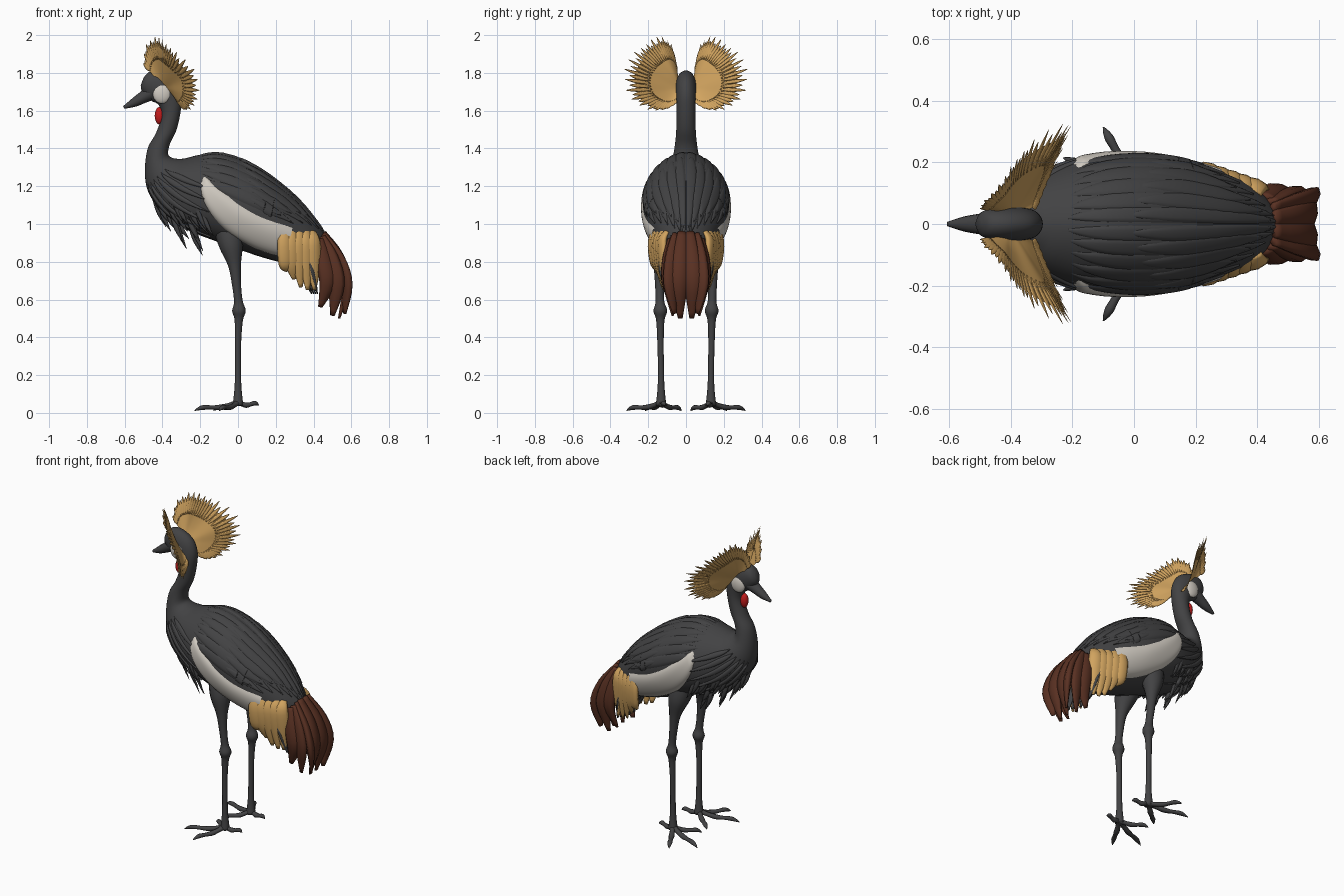
import bpy, bmesh, math, random
from mathutils import Vector

random.seed(4)
cube = bpy.data.objects.get("Cube")
if cube:
    bpy.data.objects.remove(cube)


def material(name, rgb):
    m = bpy.data.materials.new(name)
    m.use_nodes = True
    m.diffuse_color = (*rgb, 1)
    m.node_tree.nodes["Principled BSDF"].inputs["Base Color"].default_value = (*rgb, 1)
    return m


SLATE = material("slate_grey", (0.055, 0.055, 0.057))
CREAM = material("cream", (0.64, 0.60, 0.54))
GOLD = material("gold", (0.64, 0.37, 0.115))
BROWN = material("chestnut", (0.10, 0.03, 0.016))
RED = material("red", (0.55, 0.012, 0.012))


def sample(keys, t):
    """Smooth curve through keys, t running from 0 to 1."""
    last = len(keys) - 1
    f = min(max(t, 0), 1) * last
    i = min(int(f), last - 1)
    f -= i
    a, b, c, d = (Vector(keys[min(max(j, 0), last)]) for j in range(i - 1, i + 3))
    return b + (c - a) * (f / 2) + (a - b * 2.5 + c * 2 - d / 2) * f**2 + (b * 3 - a - c * 3 + d) * (f**3 / 2)


def skin(bm, rings, closed=True):
    """Bridge rows of points; closed rows are capped at both ends."""
    rows = [[bm.verts.new(p) for p in r] for r in rings]
    n = len(rows[0])
    for a, b in zip(rows, rows[1:]):
        for i in range(n if closed else n - 1):
            j = (i + 1) % n
            bm.faces.new((a[i], a[j], b[j], b[i]))
    if closed:
        bm.faces.new(rows[0][::-1])
        bm.faces.new(rows[-1])


def finish(bm, name, mat, mirror=True):
    bmesh.ops.recalc_face_normals(bm, faces=bm.faces)
    me = bpy.data.meshes.new(name)
    bm.to_mesh(me)
    bm.free()
    me.materials.append(mat)
    for p in me.polygons:
        p.use_smooth = True
    ob = bpy.data.objects.new(name, me)
    bpy.context.collection.objects.link(ob)
    if mirror:
        mod = ob.modifiers.new("Mirror", 'MIRROR')
        mod.use_axis = (False, True, False)
        mod.use_mirror_merge = False


def blade(bm, path, widths, side, flat=1.0, steps=12, sides=8):
    """Tapered rod or feather along a path, flattened across its side axis."""
    rings = []
    ws = [(w, 0) for w in widths]
    for k in range(steps + 1):
        t = k / steps
        p = sample(path, t)
        tan = (sample(path, t + 0.02) - sample(path, t - 0.02)).normalized()
        sd = Vector(side)
        sd = (sd - tan * sd.dot(tan)).normalized()
        nrm = tan.cross(sd)
        w = max(sample(ws, t)[0], 0.001)
        rings.append([p + sd * w * math.cos(a) + nrm * w * flat * math.sin(a)
                      for a in (math.tau * i / sides for i in range(sides))])
    skin(bm, rings)


# Head, neck and body sections: back x, z, front x, z, half width
SECTIONS = [
    (-0.50, 1.775, -0.515, 1.735, 0.015), (-0.465, 1.808, -0.51, 1.705, 0.042),
    (-0.40, 1.808, -0.485, 1.67, 0.053), (-0.33, 1.765, -0.455, 1.65, 0.055),
    (-0.298, 1.69, -0.42, 1.63, 0.052), (-0.303, 1.60, -0.405, 1.57, 0.05),
    (-0.325, 1.50, -0.435, 1.48, 0.052), (-0.362, 1.42, -0.478, 1.40, 0.06),
    (-0.365, 1.36, -0.493, 1.28, 0.078), (-0.30, 1.345, -0.475, 1.17, 0.112),
    (-0.21, 1.365, -0.40, 1.06, 0.16), (-0.11, 1.378, -0.27, 0.97, 0.205),
    (0.0, 1.352, -0.12, 0.91, 0.226), (0.12, 1.29, 0.02, 0.86, 0.226),
    (0.23, 1.21, 0.14, 0.82, 0.203), (0.33, 1.12, 0.26, 0.79, 0.165),
    (0.42, 1.01, 0.36, 0.78, 0.12), (0.475, 0.93, 0.42, 0.80, 0.06)]


def surface(u, th, lift=0.0):
    """Point on the body: u counts sections, th turns from back to belly."""
    bx, bz, fx, fz, w = sample(SECTIONS, u / (len(SECTIONS) - 1))
    mid = Vector(((bx + fx) / 2, 0, (bz + fz) / 2))
    up = Vector(((bx - fx) / 2, 0, (bz - fz) / 2))
    s = math.sin(th)
    if u > 9:
        s = math.copysign(abs(s) ** (0.8 if math.cos(th) < 0 else 1.2), s)
    return mid + up * (math.cos(th) * (1 + lift / up.length)) + Vector((0, s * (w + lift), 0))


def panel(bm, keys, lift, steps=18, across=7):
    """Raised feather patch on the body; keys are (u, upper th, lower th)."""
    rows = []
    for k in range(steps + 1):
        u, hi, lo = sample(keys, k / steps)
        row = []
        for j in range(across):
            v = j / (across - 1)
            rise = lift * (1 - (2 * v - 1) ** 4) * min(1, k / 3) - 0.004
            row.append(surface(u, hi + (lo - hi) * v, rise))
        rows.append(row)
    skin(bm, rows, False)


bm = bmesh.new()
count = 72
skin(bm, [[surface(17 * k / count, math.tau * i / 32) for i in range(32)] for k in range(count + 1)])
finish(bm, "body_neck_head", SLATE, False)

# Long wing feathers lying over the back
bm = bmesh.new()
for k in range(6):
    c = 0.17 + 0.23 * k
    start, end = 9.8 + 0.15 * k, 17 - 0.42 * k
    for shift in (0, 1.8):
        panel(bm, [(start + shift, c, c + 0.02), (start + shift + 1.5, c - 0.14, c + 0.18),
                   (end - 1.4, c - 0.17, c + 0.17), (end - shift / 3, c - 0.01, c + 0.01)],
              0.010 + 0.003 * (shift > 0))
finish(bm, "wing_feathers", SLATE)

# Pale wing patch
bm = bmesh.new()
panel(bm, [(10.8, 1.17, 1.42), (11.2, 1.26, 1.8), (11.8, 1.42, 2.15), (12.5, 1.55, 2.42),
           (13.3, 1.6, 2.58), (14.1, 1.53, 2.62), (14.9, 1.43, 2.55)], 0.017, 28, 13)
finish(bm, "pale_wing_patch", CREAM)

# Small feathers on the breast side
bm = bmesh.new()
for k in range(6):
    c = 1.35 + 0.26 * k
    panel(bm, [(8.6, c, c), (9.4, c - 0.1, c + 0.12), (10.4, c, c + 0.16), (11.3 + 0.1 * k, c + 0.12, c + 0.13)], 0.012)
finish(bm, "breast_feathers", SLATE)

# Hanging breast fringe
bm = bmesh.new()
for k in range(34):
    p = surface(8.7 + 2.6 * random.random(), 1.9 + 1.15 * random.random(), -0.01)
    drop = 0.09 + 0.07 * random.random()
    blade(bm, [p, p + Vector((0.025, 0.004, -drop / 2)), p + Vector((0.06, 0, -drop))],
          [0.012, 0.013, 0.001], (1, 0.3, 0), 0.4, 6, 6)
finish(bm, "breast_fringe", SLATE)

# Golden drooping wing plumes
bm = bmesh.new()
for k in range(5):
    f = k / 4
    x = 0.25 + 0.145 * f
    low = 0.75 - 0.10 * min(1, f * 1.7)
    blade(bm, [(x - 0.005, 0.155 - 0.055 * f, 1.0 - 0.04 * f), (x, 0.178 - 0.05 * f, 0.91),
               (x + 0.005, 0.165 - 0.045 * f, 0.79), (x + 0.01, 0.14 - 0.03 * f, low)],
          [0.026, 0.043, 0.043, 0.010], (1, -0.4, 0), 0.45)
finish(bm, "golden_plumes", GOLD)

# Chestnut tail plumes, from the middle outwards
TAIL = [[(0.455, 0.02, 0.955), (0.54, 0.03, 0.83), (0.575, 0.036, 0.68), (0.535, 0.03, 0.50)],
        [(0.45, 0.05, 0.945), (0.535, 0.072, 0.82), (0.575, 0.08, 0.68), (0.565, 0.06, 0.525)],
        [(0.44, 0.07, 0.93), (0.49, 0.092, 0.82), (0.52, 0.098, 0.68), (0.50, 0.07, 0.515)],
        [(0.43, 0.085, 0.92), (0.455, 0.105, 0.81), (0.475, 0.105, 0.69), (0.435, 0.08, 0.56)]]
bm = bmesh.new()
for k, path in enumerate(TAIL):
    blade(bm, path, [0.025, 0.042, 0.046, 0.012], (0.1 + 0.3 * k, 1 - 0.42 * k, 0), 0.5)
finish(bm, "tail_plumes", BROWN)

# Dark feathers under the tail
bm = bmesh.new()
for k in range(4):
    blade(bm, [(0.26 + 0.03 * k, 0.03 + 0.025 * k, 0.88), (0.33 + 0.02 * k, 0.03 + 0.025 * k, 0.76),
               (0.39 + 0.01 * k, 0.02 + 0.025 * k, 0.63)], [0.03, 0.04, 0.008], (0, 1, 0), 0.4)
finish(bm, "undertail_feathers", SLATE)

# Crest: a smooth fan web edged with stiff bristles
TIPS = [(-0.505, 0.05, 1.85), (-0.485, 0.08, 1.955), (-0.43, 0.14, 1.995), (-0.385, 0.21, 1.965),
        (-0.32, 0.28, 1.91), (-0.215, 0.335, 1.80), (-0.21, 0.30, 1.67), (-0.25, 0.20, 1.605),
        (-0.285, 0.12, 1.60), (-0.31, 0.06, 1.63)]


def crest(t, reach):
    base = Vector((-0.43, 0.04, 1.765)).lerp(Vector((-0.35, 0.045, 1.69)), t)
    return base.lerp(sample(TIPS, t), reach)


bm = bmesh.new()
n = 42
skin(bm, [[crest(k / n, r / 6 * 0.78) for r in range(7)] for k in range(n + 1)], False)
for k in range(n):
    t = (k + 0.5) / n
    end = 1 - 0.08 * (k % 2) - 0.05 * random.random()
    along = sample(TIPS, t + 0.02) - sample(TIPS, t - 0.02)
    blade(bm, [crest(t, 0.5), crest(t, 0.75), crest(t, end)],
          [0.003, 0.010, 0.011, 0.007, 0.001], along, 0.22, 8, 6)
finish(bm, "crest_fan", GOLD)

# Beak
bm = bmesh.new()
blade(bm, [(-0.45, 0, 1.70), (-0.50, 0, 1.672), (-0.55, 0, 1.643), (-0.605, 0, 1.617)],
      [0.045, 0.034, 0.025, 0.008], (0, 1, 0), 0.95, 12, 12)
finish(bm, "beak", SLATE, False)


def ball(name, mat, centre, radii, mirror):
    bm = bmesh.new()
    bmesh.ops.create_uvsphere(bm, u_segments=20, v_segments=12, radius=1)
    for v in bm.verts:
        v.co = Vector(centre) + Vector([a * b for a, b in zip(v.co, radii)])
    finish(bm, name, mat, mirror)


ball("cheek_patch", CREAM, (-0.403, 0.043, 1.69), (0.048, 0.02, 0.053), True)
ball("throat_wattle", RED, (-0.416, 0, 1.573), (0.025, 0.024, 0.046), False)

# Legs with ankle joints
bm = bmesh.new()
blade(bm, [(-0.05, 0.10, 0.96), (-0.035, 0.125, 0.88), (-0.018, 0.138, 0.78), (-0.008, 0.14, 0.68),
           (0.002, 0.138, 0.59), (0.005, 0.136, 0.54), (0.004, 0.136, 0.49), (0, 0.135, 0.38),
           (0, 0.133, 0.26), (0, 0.132, 0.14), (0, 0.132, 0.04)],
      [0.075, 0.062, 0.034, 0.024, 0.023, 0.036, 0.022, 0.017, 0.016, 0.018, 0.028], (0, 1, 0), 1, 50, 12)
finish(bm, "legs", SLATE)

# Toes with claws
bm = bmesh.new()
for x, y in ((-0.10, 0.315), (-0.23, 0.215), (-0.13, 0.025), (0.11, 0.115)):
    root, end = Vector((0, 0.132, 0.055)), Vector((x, y, 0.04 if x > 0 else 0.012))
    side = (end - root).cross(Vector((0, 0, 1)))
    blade(bm, [root, root.lerp(end, 0.4) - Vector((0, 0, 0.008)), root.lerp(end, 0.8) + Vector((0, 0, 0.008)), end],
          [0.022, 0.015, 0.017, 0.013, 0.015, 0.009, 0.002], side, 0.85, 18, 8)
finish(bm, "toes", SLATE)
